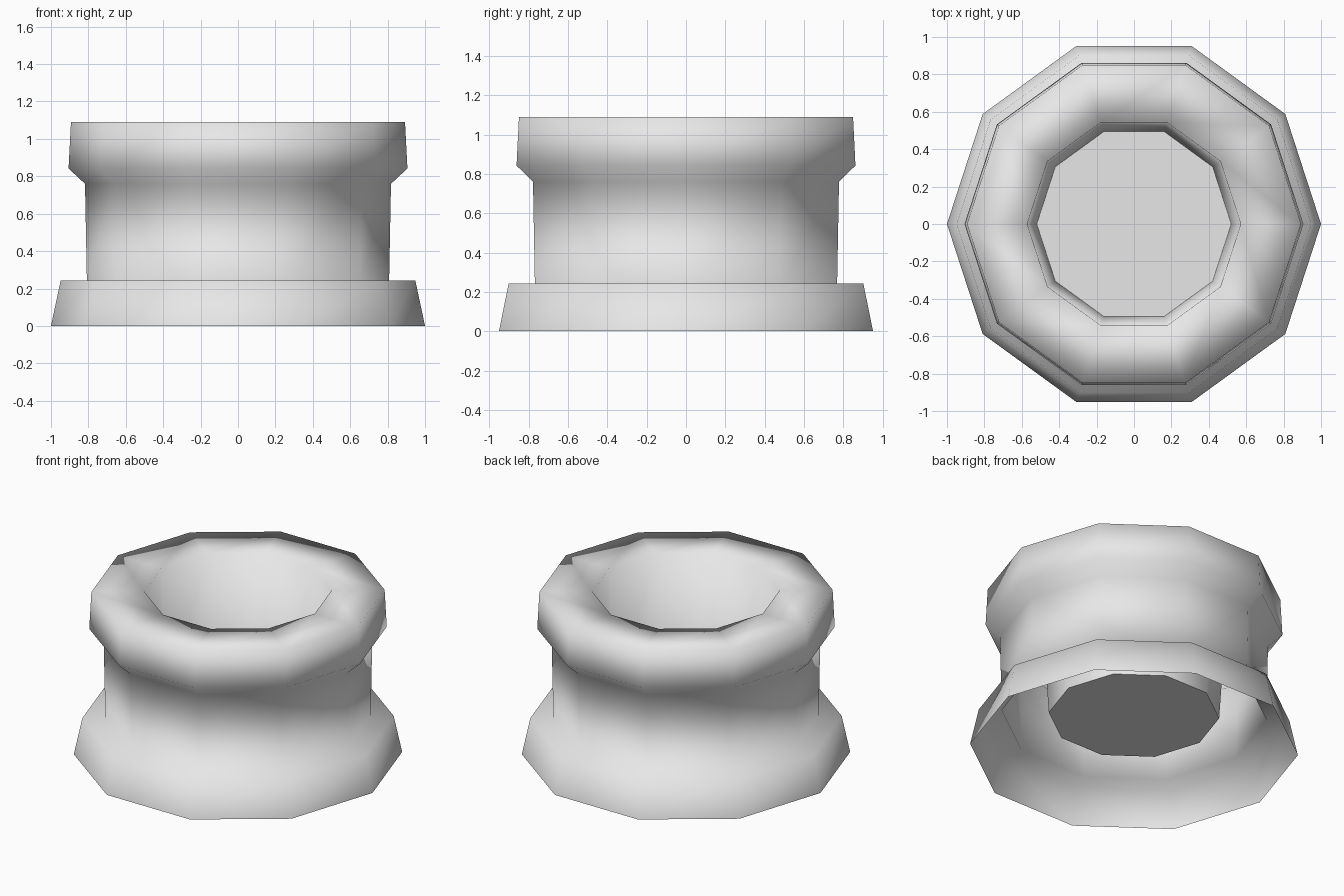
import bpy
import bmesh
from math import cos, sin, tau

cube = bpy.data.objects.get("Cube")
if cube:
    bpy.data.objects.remove(cube, do_unlink=True)

SIDES = 10

grey = bpy.data.materials.new("light_grey")
grey.use_nodes = True
color = (0.8, 0.8, 0.8, 1)
grey.diffuse_color = color
grey.node_tree.nodes["Principled BSDF"].inputs["Base Color"].default_value = color


def ring(bm, radius, z):
    return [bm.verts.new((radius * cos(tau * i / SIDES), radius * sin(tau * i / SIDES), z))
            for i in range(SIDES)]


def finish(bm, name, smooth):
    mesh = bpy.data.meshes.new(name)
    for face in bm.faces:
        face.smooth = smooth
    bm.to_mesh(mesh)
    bm.free()
    mesh.materials.append(grey)
    obj = bpy.data.objects.new(name, mesh)
    bpy.context.collection.objects.link(obj)


# Hollow shell: flared foot, straight waist, wide collar, rim and inner well
profile = [(1.0, 0.0), (0.948, 0.243), (0.808, 0.243), (0.818, 0.76),
           (0.906, 0.842), (0.893, 1.09), (0.571, 1.09), (0.52, 0.24)]
bm = bmesh.new()
rings = [ring(bm, r, z) for r, z in profile]
for low, high in zip(rings, rings[1:]):
    for i in range(SIDES):
        j = (i + 1) % SIDES
        bm.faces.new((low[i], low[j], high[j], high[i]))
finish(bm, "pot_shell", True)

# Flat floor closing the inner well
bm = bmesh.new()
bm.faces.new(ring(bm, *profile[-1]))
finish(bm, "well_floor", False)
